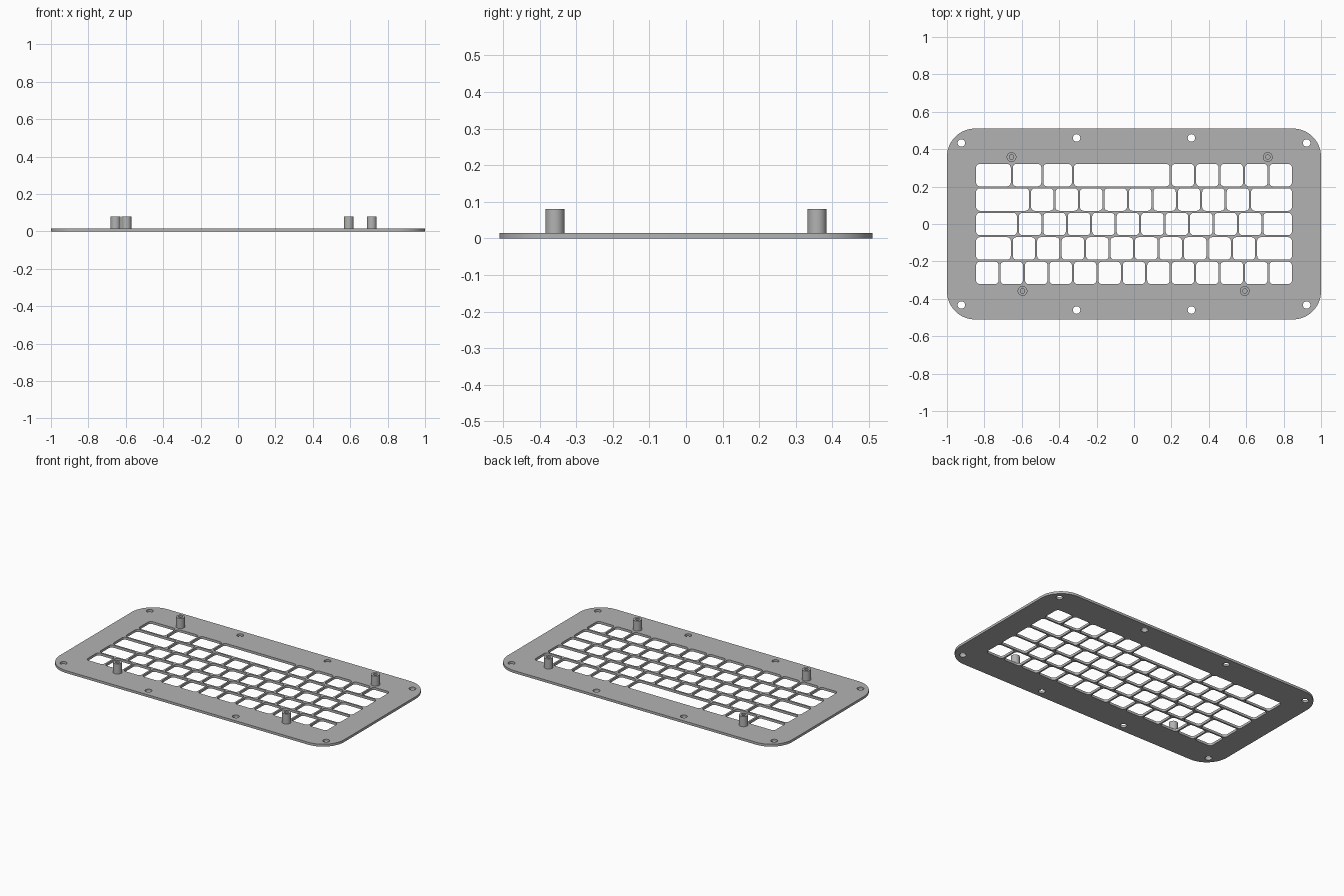
import bpy
import bmesh
from math import sin, cos, pi, radians

cube = bpy.data.objects.get("Cube")
if cube:
    bpy.data.objects.remove(cube, do_unlink=True)

THICK = 0.0155      # plate thickness
PITCH = 0.1307      # one key unit
GAP = 0.0105        # rib between key openings
POST_TOP = 0.08

grey = bpy.data.materials.new("plate grey")
grey.use_nodes = True
colour = (0.45, 0.45, 0.45, 1)
grey.diffuse_color = colour
grey.node_tree.nodes["Principled BSDF"].inputs["Base Color"].default_value = colour


def rounded_rect(cx, cy, w, h, r, steps):
    """Outline points of a rectangle with rounded corners."""
    points = []
    for quarter, (sx, sy) in enumerate([(1, 1), (-1, 1), (-1, -1), (1, -1)]):
        for i in range(steps + 1):
            a = (quarter + i / steps) * pi / 2
            points.append((cx + sx * (w / 2 - r) + r * cos(a),
                           cy + sy * (h / 2 - r) + r * sin(a)))
    return points


def circle(cx, cy, r, n=24):
    return [(cx + r * cos(2 * pi * i / n), cy + r * sin(2 * pi * i / n)) for i in range(n)]


def add_mesh(name, bm):
    bmesh.ops.remove_doubles(bm, verts=bm.verts, dist=1e-5)
    bmesh.ops.recalc_face_normals(bm, faces=bm.faces)
    mesh = bpy.data.meshes.new(name)
    bm.to_mesh(mesh)
    bm.free()
    mesh.materials.clear()
    mesh.materials.append(grey)
    obj = bpy.data.objects.new(name, mesh)
    bpy.context.collection.objects.link(obj)
    bpy.ops.object.select_all(action="DESELECT")
    obj.select_set(True)
    bpy.context.view_layer.objects.active = obj
    bpy.ops.object.shade_smooth_by_angle(angle=radians(30))
    return obj


# Plate outline
outlines = [rounded_rect(0, 0, 2, 1.02, 0.15, 16)]

# Key openings, back row first, widths in key units
rows = [
    [1.5, 1.25, 1.25, 4] + [1] * 5,
    [2.25] + [1] * 9 + [1.75],
    [1.75] + [1] * 10 + [1.25],
    [1.5] + [1] * 10 + [1.5],
    [1] * 13,
]
for row, widths in enumerate(rows):
    x = -6.5 * PITCH
    for width in widths:
        w = width * PITCH
        outlines.append(rounded_rect(x + w / 2, (2 - row) * PITCH,
                                     w - GAP, PITCH - GAP, 0.02, 5))
        x += w

# Screw holes round the rim
for sx in (-1, 1):
    for sy in (-1, 1):
        for hx, hy in [(0.923, 0.433), (0.307, 0.46)]:
            outlines.append(circle(sx * hx, sy * hy, 0.02))

# Plate: filled flat curve with holes, extruded and turned into a mesh
curve = bpy.data.curves.new("plate_profile", "CURVE")
curve.dimensions = "2D"
curve.fill_mode = "BOTH"
curve.extrude = THICK / 2
for points in outlines:
    spline = curve.splines.new("POLY")
    spline.points.add(len(points) - 1)
    for p, (x, y) in zip(spline.points, points):
        p.co = (x, y, 0, 1)
    spline.use_cyclic_u = True
profile = bpy.data.objects.new("plate_profile", curve)
bpy.context.collection.objects.link(profile)
bpy.context.view_layer.update()
filled = bpy.data.meshes.new_from_object(
    profile.evaluated_get(bpy.context.evaluated_depsgraph_get()))
bm = bmesh.new()
bm.from_mesh(filled)
bmesh.ops.translate(bm, verts=bm.verts, vec=(0, 0, THICK / 2))
bpy.data.objects.remove(profile, do_unlink=True)
bpy.data.curves.remove(curve)
bpy.data.meshes.remove(filled)
add_mesh("key_plate", bm)

# Hollow standoff posts, turned from a profile
posts = {
    "back_right_post": (-0.655, 0.358),
    "back_left_post": (0.715, 0.358),
    "front_right_post": (-0.596, -0.358),
    "front_left_post": (0.592, -0.358),
}
OUTER, BORE = 0.026, 0.012
turned = [(0, THICK + 0.001), (BORE, THICK + 0.001), (BORE, POST_TOP),
          (OUTER, POST_TOP), (OUTER, THICK / 2), (0, THICK / 2)]
for name, (px, py) in posts.items():
    bm = bmesh.new()
    verts = [bm.verts.new((r, 0, z)) for r, z in turned]
    edges = [bm.edges.new(pair) for pair in zip(verts, verts[1:])]
    bmesh.ops.spin(bm, geom=verts + edges, cent=(0, 0, 0), axis=(0, 0, 1),
                   angle=2 * pi, steps=32, use_merge=True)
    add_mesh(name, bm).location = (px, py, 0)
